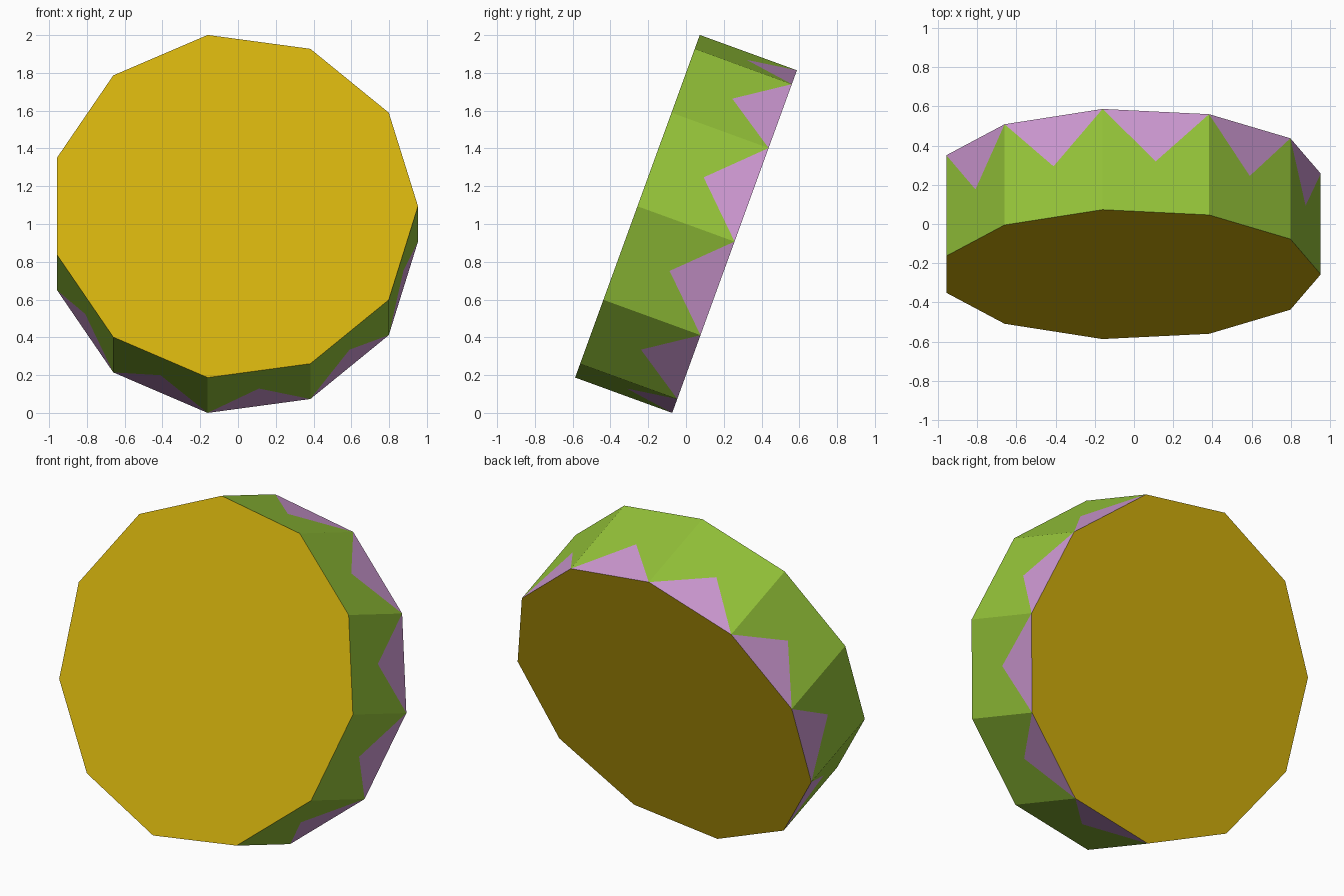
import bpy, bmesh, math
from mathutils import Matrix, Vector

if "Cube" in bpy.data.objects:
    bpy.data.objects.remove(bpy.data.objects["Cube"])

SIDES, RADIUS, DEPTH, TOOTH = 11, 0.975, 0.547, 0.27


def material(name, rgb):
    m = bpy.data.materials.new(name)
    lin = [(c / 255 / 12.92) if c < 10 else ((c / 255 + 0.055) / 1.055) ** 2.4 for c in rgb]
    m.diffuse_color = (*lin, 1)
    m.use_nodes = True
    m.node_tree.nodes["Principled BSDF"].inputs["Base Color"].default_value = m.diffuse_color
    return m


mats = [material("gold", (211, 177, 13)),
        material("green", (149, 196, 57)),
        material("lilac", (206, 153, 210))]

bm = bmesh.new()


def ring(y):
    # polygon of the drum at a given depth, first corner pointing right
    return [bm.verts.new((RADIUS * math.cos(a), y, RADIUS * math.sin(a)))
            for a in (2 * math.pi * i / SIDES for i in range(SIDES))]


def face(verts, mat):
    bm.faces.new(verts).material_index = mat


# flat gold end caps
front, back = ring(-DEPTH / 2), ring(DEPTH / 2)
face(front, 0)
face(back[::-1], 0)

# green wall panels, each with a lilac tooth rising from the back edge
for i in range(SIDES):
    j = (i + 1) % SIDES
    tip = bm.verts.new((back[i].co + back[j].co) / 2 - Vector((0, TOOTH, 0)))
    face((back[i], back[j], tip), 2)
    face((front[i], back[i], tip), 1)
    face((front[j], front[i], tip), 1)
    face((back[j], front[j], tip), 1)

bmesh.ops.recalc_face_normals(bm, faces=bm.faces)

# lean the drum back and stand it on the ground
bm.transform(Matrix.Translation((-0.022, 0, 1)) @ Matrix.Rotation(math.radians(-20), 4, 'X'))
low = min(v.co.z for v in bm.verts)
bmesh.ops.translate(bm, verts=bm.verts, vec=(0, 0, -low))

mesh = bpy.data.meshes.new("drum")
bm.to_mesh(mesh)
bm.free()
for m in mats:
    mesh.materials.append(m)
bpy.context.collection.objects.link(bpy.data.objects.new("drum", mesh))
